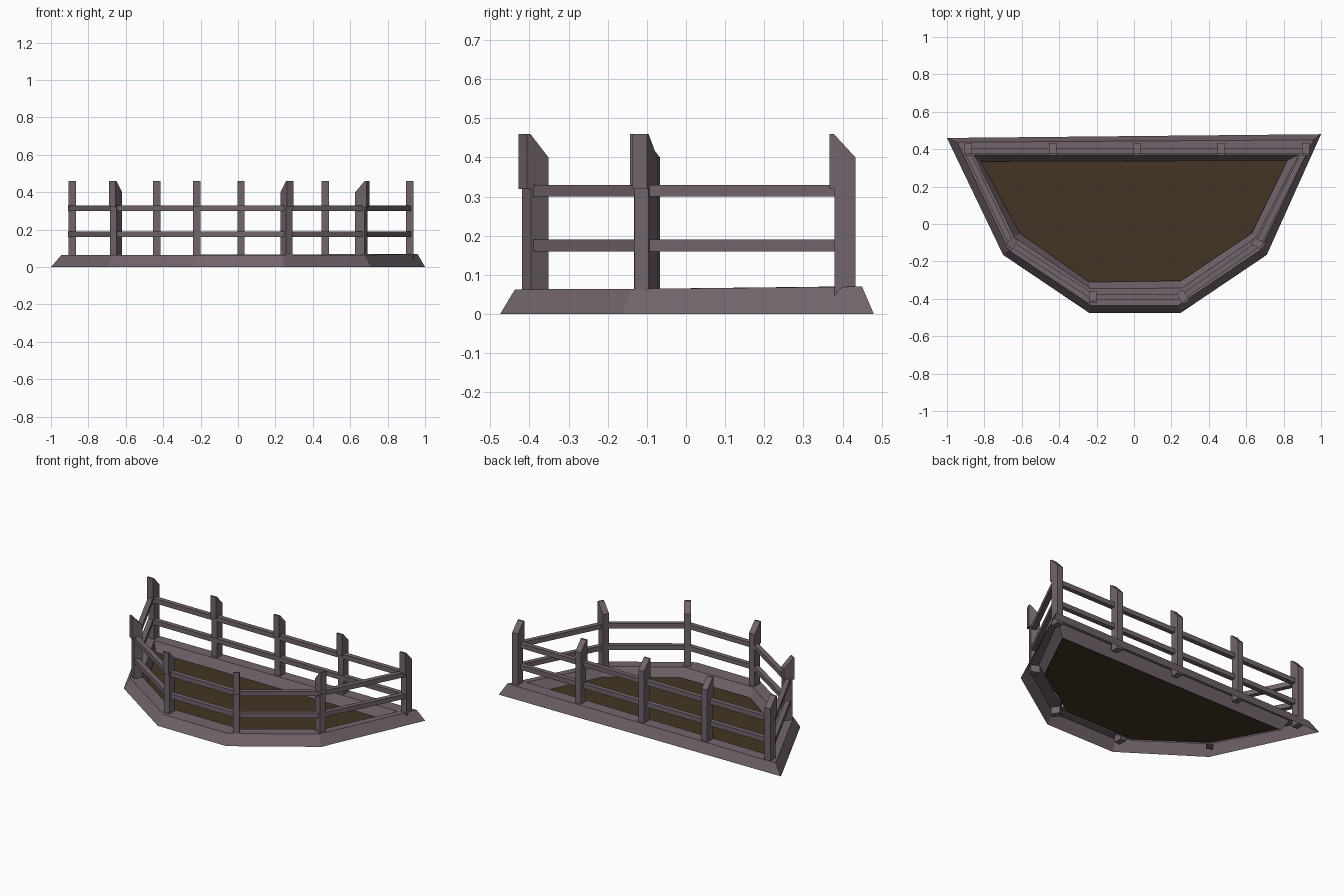
import bpy, math
from mathutils import Vector, Matrix

if "Cube" in bpy.data.objects:
    bpy.data.objects.remove(bpy.data.objects["Cube"])


def material(name, rgb):
    m = bpy.data.materials.new(name)
    m.diffuse_color = (*rgb, 1)
    m.use_nodes = True
    m.node_tree.nodes["Principled BSDF"].inputs["Base Color"].default_value = m.diffuse_color
    return m


WOOD = material("weathered wood", (0.17, 0.13, 0.15))
SOIL = material("dark soil", (0.055, 0.036, 0.017))


def make(name, verts, faces, mat):
    me = bpy.data.meshes.new(name)
    me.from_pydata(verts, [], faces)
    me.materials.append(mat)
    ob = bpy.data.objects.new(name, me)
    bpy.context.collection.objects.link(ob)
    return ob


# Kerb: sloped outside, flat top, sloped inside, open underneath
outer_low = [(-1, .46), (-.70, -.165), (-.24, -.475), (.25, -.475), (.71, -.165), (1, .48)]
outer_top = [(-.945, .437), (-.67, -.14), (-.225, -.437), (.235, -.437), (.675, -.14), (.96, .45)]
inner_top = [(-.855, .368), (-.64, -.07), (-.235, -.345), (.255, -.343), (.655, -.07), (.88, .37)]
inner_low = [(-.82, .335), (-.61, -.05), (-.24, -.31), (.25, -.305), (.63, -.05), (.82, .34)]
top_z = [.063, .063, .063, .063, .064, .07]
verts = []
for ring, raised in ((outer_low, 0), (outer_top, 1), (inner_top, 1), (inner_low, 0)):
    verts += [(x, y, raised * z) for (x, y), z in zip(ring, top_z)]
faces = []
for r in range(3):
    for i in range(6):
        j = (i + 1) % 6
        faces.append((r * 6 + i, r * 6 + j, r * 6 + 6 + j, r * 6 + 6 + i))
make("kerb", verts, faces, WOOD)

# Soil bed
make("soil_bed", [(x, y, .01) for x, y in inner_low], [tuple(range(6))], SOIL)

# Posts: notched side profile with a slanted top, extruded across the width
PROFILE = [(-.033, .02), (.021, .02), (.021, .32), (.033, .32),
           (.033, .46), (.022, .46), (-.033, .40)]


def post(name, x, y, degrees=0, w=.04):
    n = len(PROFILE)
    m = Matrix.Translation((x, y, 0)) @ Matrix.Rotation(math.radians(degrees), 4, 'Z')
    v = [m @ Vector((s * w / 2, -d, z)) for s in (-1, 1) for d, z in PROFILE]
    f = [tuple(range(n))[::-1], tuple(range(n, 2 * n))]
    f += [(i, (i + 1) % n, n + (i + 1) % n, n + i) for i in range(n)]
    make(name, v, f, WOOD)


for i in range(5):
    post(f"back_post_{i + 1}", -.885 + i * .4505, .40)
post("left_post", -.655, -.105, -33)
post("front_left_post", -.22, -.39)
post("front_right_post", .262, -.39, 33)
post("right_post", .665, -.105, 66)


# Rails: square bars from post to post
def rail(name, a, b, z, t=.03):
    a, b = Vector((*a, z)), Vector((*b, z))
    along = (b - a).normalized()
    side = along.cross(Vector((0, 0, 1))) * t / 2
    up = Vector((0, 0, t / 2))
    v = [p + s * side + u * up for p in (a, b) for s, u in ((-1, -1), (1, -1), (1, 1), (-1, 1))]
    f = [(3, 2, 1, 0), (4, 5, 6, 7)] + [(i, (i + 1) % 4, 4 + (i + 1) % 4, 4 + i) for i in range(4)]
    make(name, v, f, WOOD)


route = [(-.895, .392), (-.655, -.108), (-.22, -.388), (.262, -.388), (.665, -.108), (.915, .392)]
for level, z in (("lower", .175), ("upper", .315)):
    for i in range(6):
        rail(f"{level}_rail_{i + 1}", route[i], route[(i + 1) % 6], z)

# Make all normals face outward on the solid parts
import bmesh
for ob in bpy.data.objects:
    if "post" in ob.name or "rail" in ob.name:
        bm = bmesh.new()
        bm.from_mesh(ob.data)
        bmesh.ops.recalc_face_normals(bm, faces=bm.faces)
        bm.to_mesh(ob.data)
        bm.free()
